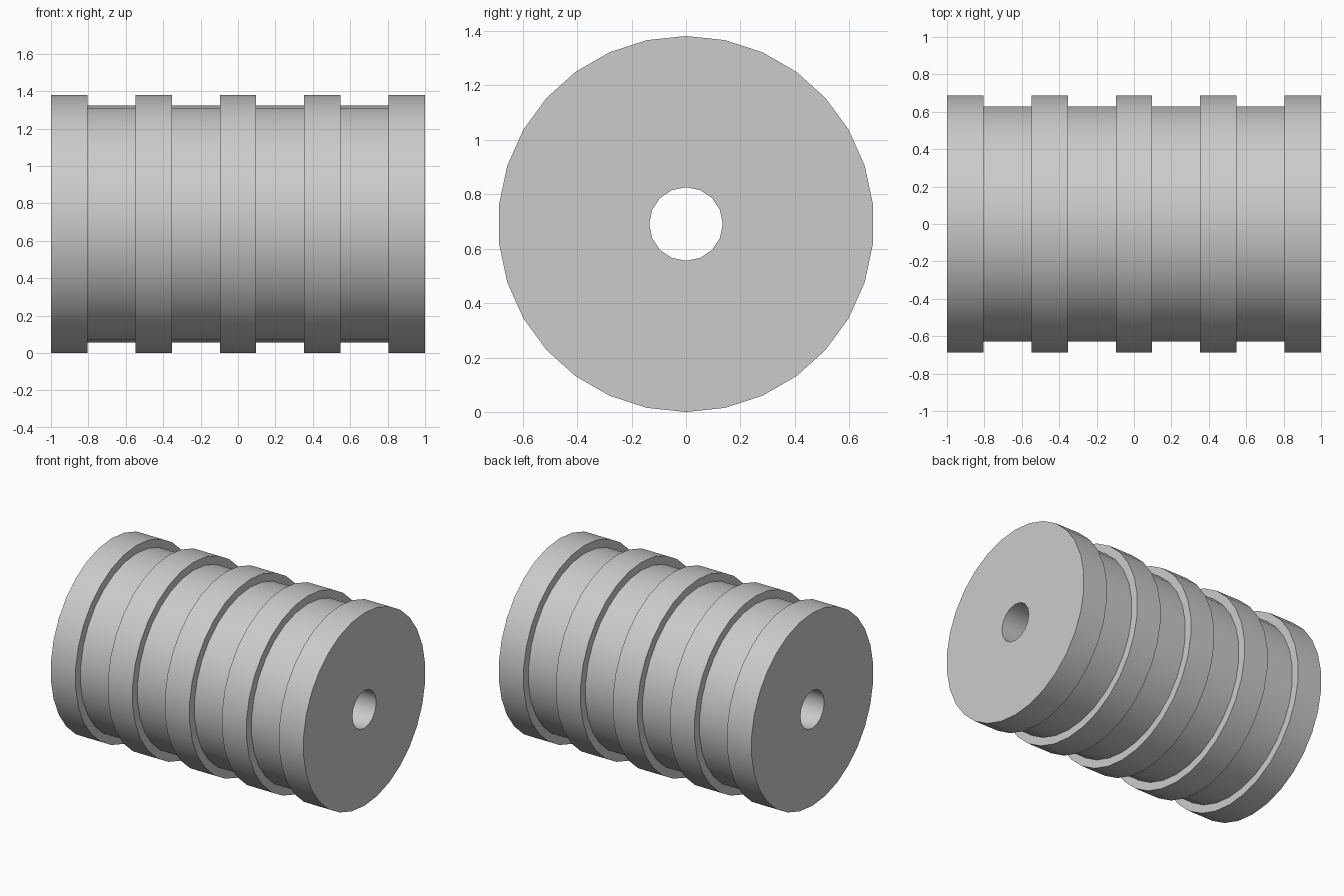
import bpy, bmesh, math

cube = bpy.data.objects.get("Cube")
if cube:
    bpy.data.objects.remove(cube)

RIB_RADIUS, GROOVE_RADIUS, BORE_RADIUS = 0.69, 0.633, 0.135
RIB_WIDTH, RIBS = 0.195, 5
PITCH = (2 - RIB_WIDTH) / (RIBS - 1)

grey = bpy.data.materials.new("plain grey")
grey.use_nodes = True
colour = (0.6, 0.6, 0.6, 1)
grey.diffuse_color = colour
grey.node_tree.nodes["Principled BSDF"].inputs["Base Color"].default_value = colour

bm = bmesh.new()


def ring(x, radius, sides):
    """Circle of vertices around the x axis, first one at the top."""
    turn = 2 * math.pi / sides
    return [bm.verts.new((x, radius * math.sin(i * turn),
                          RIB_RADIUS + radius * math.cos(i * turn)))
            for i in range(sides)]


def skin(a, b):
    for i in range(len(a)):
        j = (i + 1) % len(a)
        bm.faces.new((a[i], a[j], b[j], b[i]))


def loop_edges(loop):
    return [bm.edges.get((v, loop[i - 1])) for i, v in enumerate(loop)]


# Outer wall: raised ribs with grooves between them
profile = []
for n in range(RIBS):
    start = -1 + n * PITCH
    end = start + RIB_WIDTH
    profile += [(start, RIB_RADIUS), (end, RIB_RADIUS)]
    if n < RIBS - 1:
        profile += [(end, GROOVE_RADIUS), (start + PITCH, GROOVE_RADIUS)]
outer = [ring(x, r, 30) for x, r in profile]
for a, b in zip(outer, outer[1:]):
    skin(a, b)

# Central bore
bore = [ring(x, BORE_RADIUS, 16) for x in (-1, 1)]
skin(*bore)

# Flat annular ends
for rim, hole in ((outer[0], bore[0]), (outer[-1], bore[1])):
    bmesh.ops.triangle_fill(bm, use_beauty=True,
                            edges=loop_edges(rim) + loop_edges(hole))

bmesh.ops.recalc_face_normals(bm, faces=bm.faces[:])
mesh = bpy.data.meshes.new("ribbed_roller")
bm.to_mesh(mesh)
bm.free()
mesh.materials.append(grey)
roller = bpy.data.objects.new("ribbed_roller", mesh)
bpy.context.collection.objects.link(roller)

# Rounded walls with crisp rib edges
bpy.ops.object.select_all(action="DESELECT")
roller.select_set(True)
bpy.context.view_layer.objects.active = roller
bpy.ops.object.shade_smooth_by_angle(angle=math.radians(30))
